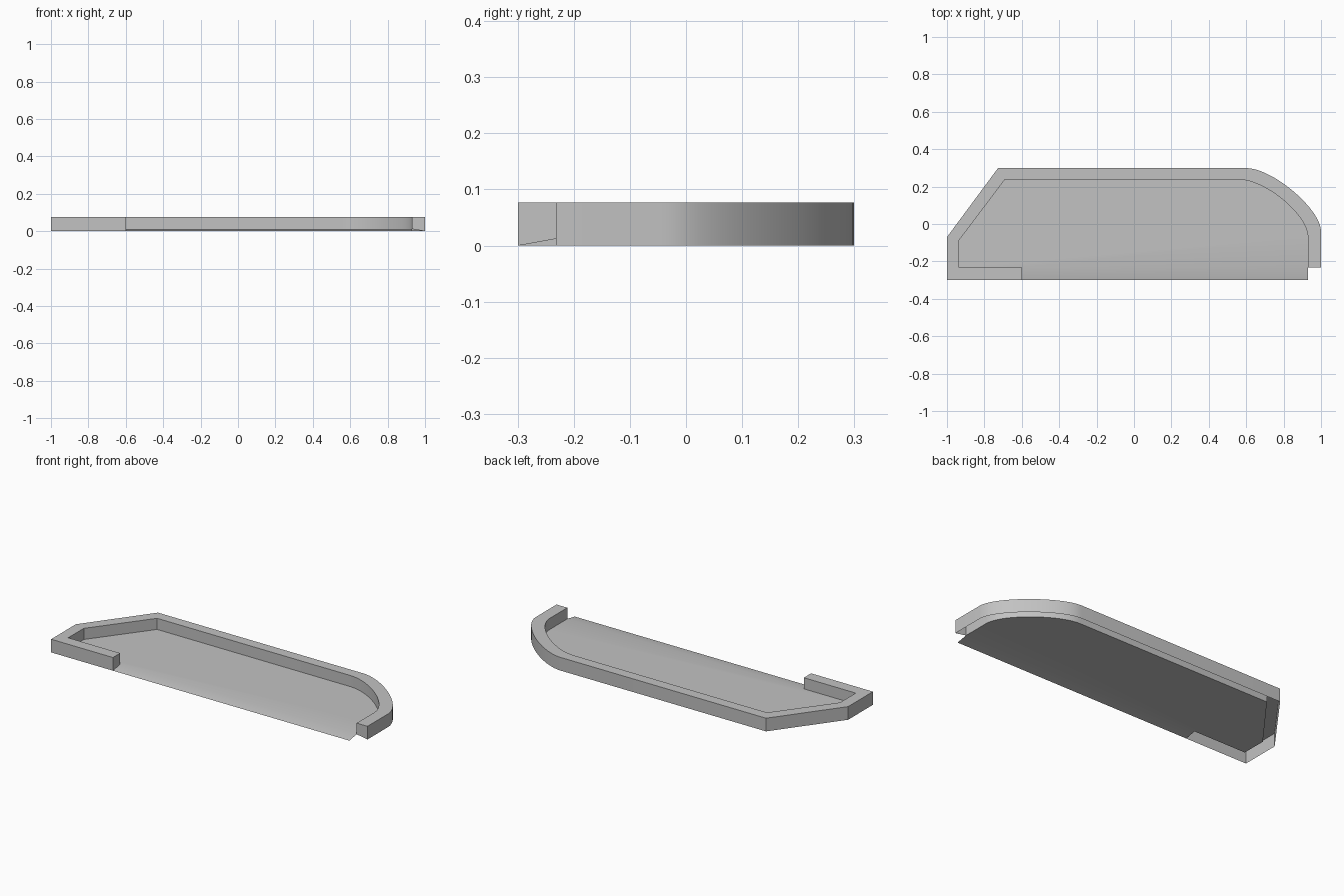
import bpy
import bmesh
import math
from mathutils import Vector, geometry

cube = bpy.data.objects.get("Cube")
if cube:
    bpy.data.objects.remove(cube, do_unlink=True)

WALL_TOP = 0.077
FLOOR_Z = 0.012
FRONT = -0.299
SILL = -0.232
CURVE_STEPS = 20

grey = bpy.data.materials.new("plain grey")
grey.use_nodes = True
colour = (0.54, 0.54, 0.54, 1)
grey.diffuse_color = colour
grey.node_tree.nodes["Principled BSDF"].inputs["Base Color"].default_value = colour


def finish(name, bm):
    mesh = bpy.data.meshes.new(name)
    bm.to_mesh(mesh)
    bm.free()
    mesh.materials.append(grey)
    obj = bpy.data.objects.new(name, mesh)
    bpy.context.collection.objects.link(obj)
    bpy.ops.object.select_all(action='DESELECT')
    obj.select_set(True)
    bpy.context.view_layer.objects.active = obj
    bpy.ops.object.shade_smooth_by_angle(angle=math.radians(30))
    return obj


def outline(straight, curve, end):
    """Straight corners, then a rounded corner, then the end point."""
    knots = [Vector((x, y, 0)) for x, y in curve]
    bend = geometry.interpolate_bezier(*knots, CURVE_STEPS)
    return straight + [(p.x, p.y) for p in bend] + [end]


# Outer and inner edges of the wall, from the front lip round to the right end
outer = outline([(-0.6, FRONT), (-1, FRONT), (-1, -0.07), (-0.727, 0.299)],
                [(0.6, 0.299), (0.74, 0.299), (1, 0.08), (1, -0.04)],
                (1, SILL))
inner = outline([(-0.6, SILL), (-0.936, SILL), (-0.936, -0.088), (-0.69, 0.238)],
                [(0.56, 0.238), (0.7, 0.238), (0.93, 0.05), (0.93, -0.07)],
                (0.93, SILL))

# Wall: hollow below, with closed ends
bm = bmesh.new()
sections = []
for o, i in zip(outer, inner):
    points = [(*o, 0), (*o, WALL_TOP), (*i, WALL_TOP), (*i, FLOOR_Z)]
    sections.append([bm.verts.new(p) for p in points])
for a, b in zip(sections, sections[1:]):
    for k in range(3):
        bm.faces.new((a[k], a[k + 1], b[k + 1], b[k]))
bm.faces.new(sections[0][::-1])
bm.faces.new(sections[-1])
finish("rim_wall", bm)

# Floor: a thin sheet with a shallow ramp at the open front
bm = bmesh.new()
edge = [bm.verts.new((x, y, FLOOR_Z)) for x, y in inner]
bm.faces.new(edge[::-1])
ramp = [bm.verts.new((x, FRONT, 0)) for x in (-0.6, 0.93)]
bm.faces.new((ramp[0], ramp[1], edge[-1], edge[0]))
finish("floor", bm)
